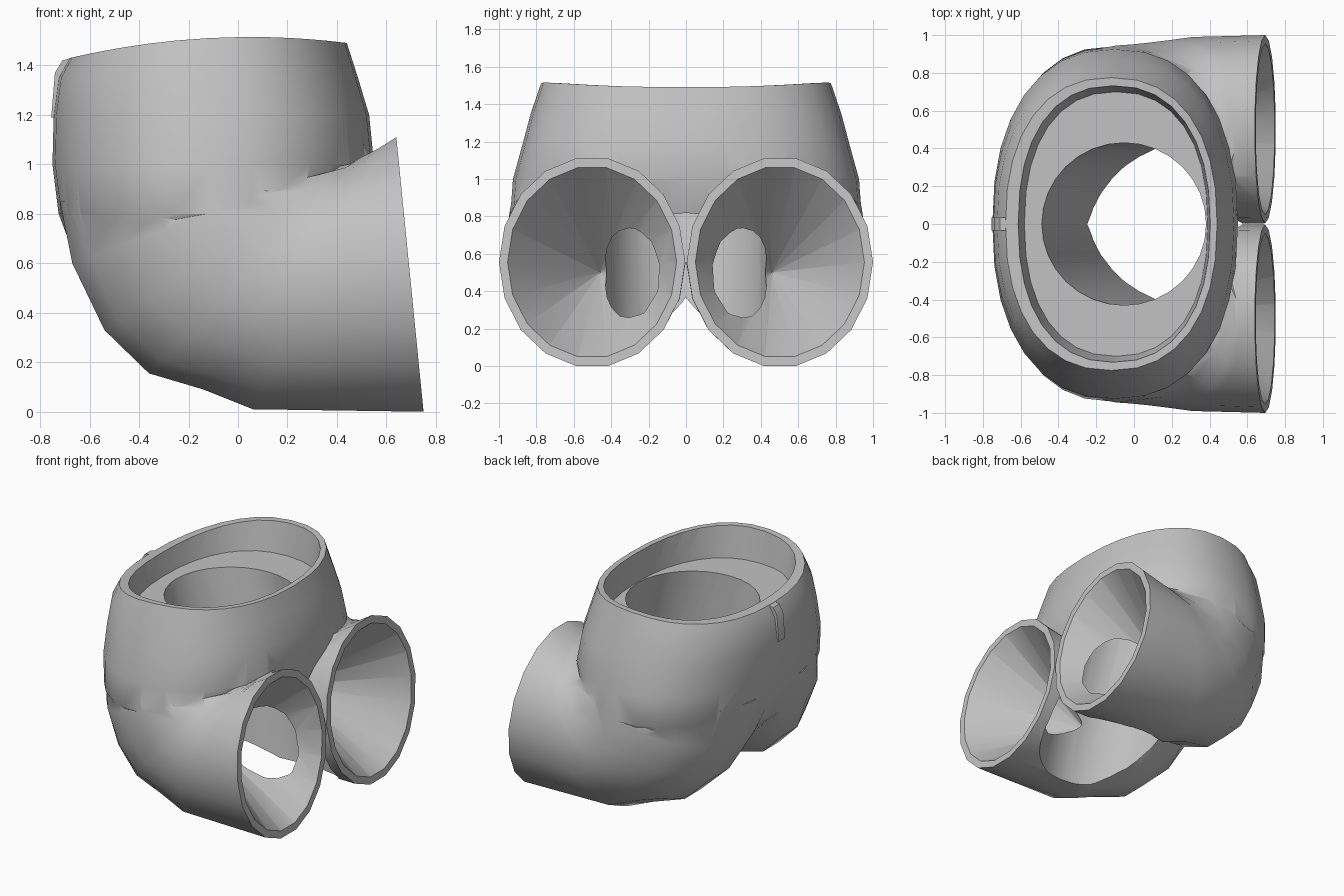
import bpy, bmesh, math
from mathutils import Vector

cube = bpy.data.objects.get("Cube")
if cube:
    bpy.data.objects.remove(cube, do_unlink=True)

grey = bpy.data.materials.new("plain grey cloth")
grey.use_nodes = True
GREY = (0.54, 0.54, 0.54, 1)
grey.diffuse_color = GREY
grey.node_tree.nodes["Principled BSDF"].inputs["Base Color"].default_value = GREY


def loft(name, rings):
    """Closed skin through rings of points, with a fan cap at each end."""
    bm = bmesh.new()
    rows = [[bm.verts.new(p) for p in ring] for ring in rings]
    n = len(rows[0])
    for a, b in zip(rows, rows[1:]):
        for i in range(n):
            j = (i + 1) % n
            bm.faces.new((a[i], a[j], b[j], b[i]))
    for row in (rows[0], rows[-1]):
        hub = bm.verts.new(sum((v.co for v in row), Vector()) / n)
        for i in range(n):
            bm.faces.new((row[i], row[(i + 1) % n], hub))
    bmesh.ops.recalc_face_normals(bm, faces=bm.faces)
    mesh = bpy.data.meshes.new(name)
    bm.to_mesh(mesh)
    bm.free()
    mesh.materials.append(grey)
    obj = bpy.data.objects.new(name, mesh)
    bpy.context.collection.objects.link(obj)
    return obj


def flat_ring(z, x0, x1, ry, power=2.3, n=32):
    """Horizontal rounded outline between x0 and x1."""
    pts = []
    for i in range(n):
        a = math.tau * i / n
        c, s = math.cos(a), math.sin(a)
        ex = math.copysign(abs(c) ** (2 / power), c)
        ey = math.copysign(abs(s) ** (2 / power), s)
        pts.append(Vector(((x0 + x1) / 2 + ex * (x1 - x0) / 2, ey * ry, z)))
    return pts


def leg_ring(side, x0, z0, x1, z1, y, ry, n=18):
    """Oval between an under point (x0, z0) and a fold point (x1, z1)."""
    low, high = Vector((x0, side * y, z0)), Vector((x1, side * y, z1))
    mid, half = (low + high) / 2, (high - low) / 2 * 1.015
    across = Vector((0, ry, 0))
    turns = [math.tau * i / n for i in range(n)]
    return [mid + half * math.sin(a) + across * math.cos(a) for a in turns]


def combine(body, other, operation):
    """Apply a boolean to body and remove the helper."""
    mod = body.modifiers.new("combine", 'BOOLEAN')
    mod.operation = operation
    mod.solver = 'EXACT'
    mod.object = other
    bpy.context.view_layer.update()
    graph = bpy.context.evaluated_depsgraph_get()
    mesh = bpy.data.meshes.new_from_object(body.evaluated_get(graph))
    body.modifiers.clear()
    body.data = mesh
    bpy.data.objects.remove(other, do_unlink=True)


# Hips, from crotch to waist, with the waist edge dipping at both ends
hips = [(0.42, -0.48, 0.30, 0.5), (0.6, -0.65, 0.42, 0.82),
        (0.8, -0.725, 0.50, 0.94), (1.0, -0.75, 0.55, 0.925),
        (1.2, -0.745, 0.53, 0.87), (1.35, -0.725, 0.485, 0.83)]
rings = [flat_ring(*h) for h in hips]
waist = flat_ring(1.5, -0.68, 0.44, 0.775)
for p in waist:
    p.z = 1.515 - 0.16 * (p.x - 0.05) ** 2
shorts = loft("shorts_body", rings + [waist])

# Seat and legs, fanning around the fold at the front of the hip
fan = [(-0.72, 0.85, 0.45, 1.0, 0.15, 0.775),
       (-0.67, 0.60, 0.48, 1.02, 0.29, 0.655),
       (-0.54, 0.33, 0.50, 1.03, 0.38, 0.57),
       (-0.36, 0.155, 0.52, 1.04, 0.44, 0.52),
       (-0.14, 0.09, 0.54, 1.05, 0.48, 0.495),
       (0.06, 0.01, 0.56, 1.06, 0.495, 0.495),
       (0.75, 0.0, 0.64, 1.11, 0.502, 0.498)]
for side in (1, -1):
    rings = [leg_ring(side, *f) for f in fan]
    combine(shorts, loft("leg", rings), 'UNION')

# Shallow waist recess
recess = [flat_ring(1.29, -0.58, 0.39, 0.70), flat_ring(1.6, -0.65, 0.41, 0.745)]
combine(shorts, loft("waist_recess", recess), 'DIFFERENCE')

# Conical leg openings
for side in (1, -1):
    tip = Vector((0.05, side * 0.46, 0.5))
    rim = leg_ring(side, 0.745, 0.05, 0.645, 1.06, 0.502, 0.452)
    cone = [[tip + (p - tip) * f for p in rim] for f in (0.01, 1.15)]
    combine(shorts, loft("leg_opening", cone), 'DIFFERENCE')

# Slanted body bore running out between the legs
bore = [flat_ring(z, -0.49 + s, 0.38 + s, 0.43, 2)
        for z, s in ((1.45, -0.04), (-0.2, 0.39))]
combine(shorts, loft("body_bore", bore), 'DIFFERENCE')

# Small loop on the back of the waistband
path = [(-0.735, 1.19), (-0.72, 1.37), (-0.69, 1.42), (-0.655, 1.43)]
strip = []
for x, z in path:
    strip.append([Vector((x + dx, y, z + dz)) for dx, y, dz in
                  ((-0.02, -0.035, 0), (-0.02, 0.035, 0),
                   (0.03, 0.035, -0.01), (0.03, -0.035, -0.01))])
loop = loft("waist_loop", strip)

# Smooth cloth with crisp hems
for obj in (shorts, loop):
    bpy.ops.object.select_all(action='DESELECT')
    obj.select_set(True)
    bpy.context.view_layer.objects.active = obj
    bpy.ops.object.shade_smooth_by_angle(angle=math.radians(35))
